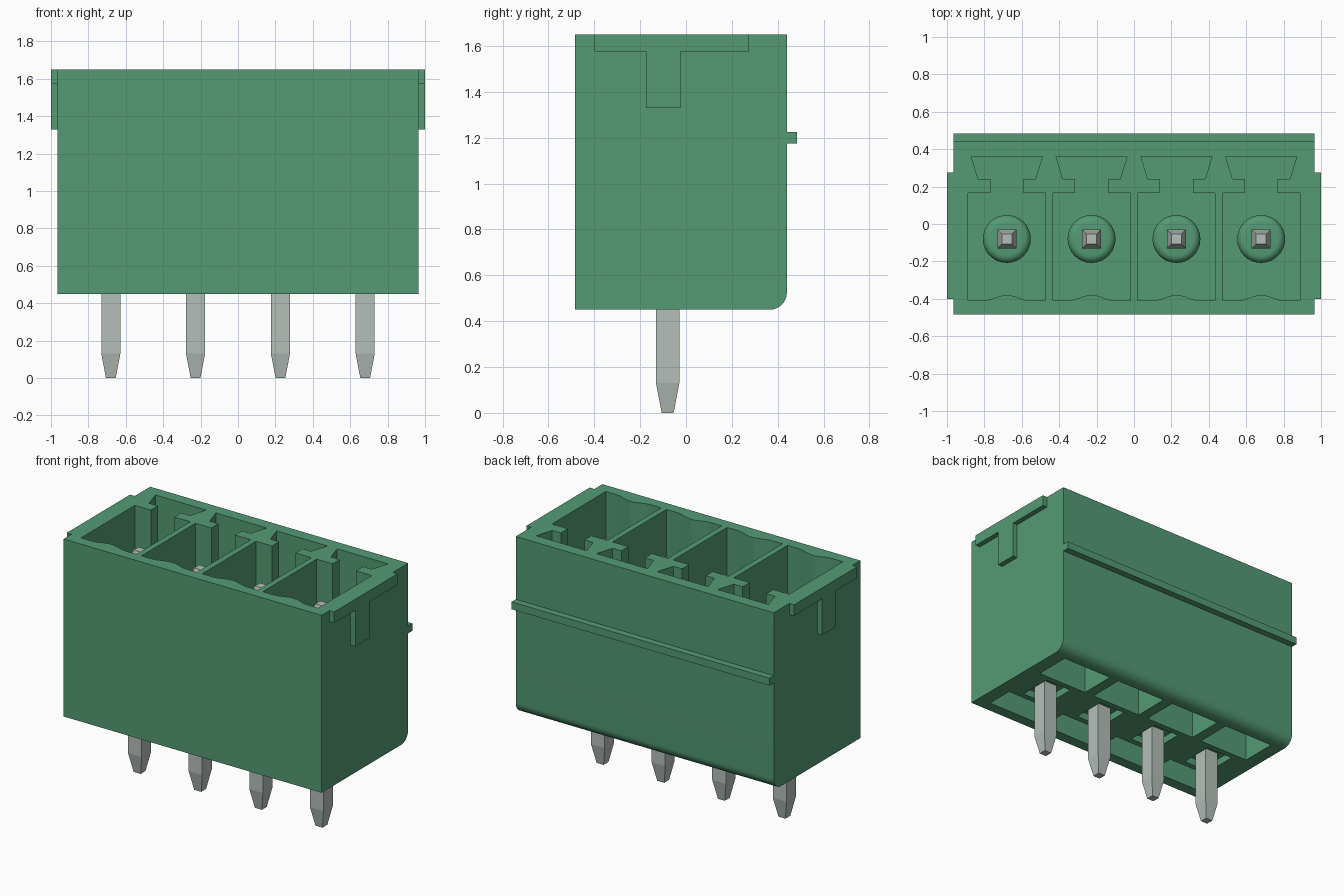
import bpy, bmesh, math

if "Cube" in bpy.data.objects:
    bpy.data.objects.remove(bpy.data.objects["Cube"], do_unlink=True)


def material(name, rgb):
    m = bpy.data.materials.new(name)
    m.use_nodes = True
    m.diffuse_color = (*rgb, 1)
    m.node_tree.nodes["Principled BSDF"].inputs["Base Color"].default_value = (*rgb, 1)
    return m


GREEN = material("green plastic", (0.089, 0.323, 0.178))
METAL = material("tinned metal", (0.46, 0.52, 0.49))

PIN_X = [-0.68, -0.227, 0.227, 0.68]
PIN_Y = -0.08
BOTTOM, TOP, FLOOR = 0.45, 1.65, 0.72


def finish(name, bm, mat, smooth=False):
    bmesh.ops.recalc_face_normals(bm, faces=bm.faces)
    me = bpy.data.meshes.new(name)
    bm.to_mesh(me)
    bm.free()
    me.materials.append(mat)
    ob = bpy.data.objects.new(name, me)
    bpy.context.collection.objects.link(ob)
    if smooth:
        smooth_object(ob)
    return ob


def smooth_object(ob):
    bpy.ops.object.select_all(action='DESELECT')
    ob.select_set(True)
    bpy.context.view_layer.objects.active = ob
    bpy.ops.object.shade_smooth_by_angle(angle=math.radians(35))


def prism(bm, pts, lo, hi, axis):
    """Extrude a 2D outline along x (outline is y, z) or along z (outline is x, y)."""
    place = (lambda p, t: (t, *p)) if axis == "x" else (lambda p, t: (*p, t))
    a = [bm.verts.new(place(p, lo)) for p in pts]
    b = [bm.verts.new(place(p, hi)) for p in pts]
    bm.faces.new(a[::-1])
    bm.faces.new(b)
    for i in range(len(pts)):
        j = (i + 1) % len(pts)
        bm.faces.new((a[i], a[j], b[j], b[i]))


def rect(u0, u1, v0, v1):
    return [(u0, v0), (u1, v0), (u1, v1), (u0, v1)]


# Housing block with a rounded lower back edge
R = 0.075
profile = [(-0.485, TOP), (-0.485, BOTTOM)]
for i in range(9):
    a = math.pi / 2 * i / 8
    profile.append((0.44 - R + R * math.sin(a), BOTTOM + R - R * math.cos(a)))
profile.append((0.44, TOP))
bm = bmesh.new()
prism(bm, profile, -0.965, 0.965, "x")
housing = finish("housing", bm, GREEN)

# Socket outline: wavy front wall, rectangular well, neck and dovetail slot
wave = [(-0.13 + 0.26 * i / 16, -0.41 + 0.015 * (1 - math.cos(math.tau * i / 16)))
        for i in range(17)]
right = [(0.207, -0.41), (0.207, 0.165), (0.088, 0.165), (0.088, 0.24),
         (0.153, 0.24), (0.19, 0.36)]
socket = wave + right + [(-x, y) for x, y in reversed(right)]

# Cutters: sockets from above, relief pockets from below
bm = bmesh.new()
for px in PIN_X:
    prism(bm, [(px + x, y) for x, y in socket], FLOOR, TOP + 0.1, "z")
    prism(bm, rect(px - 0.19, px + 0.19, 0.09, 0.34), 0.4, 0.65, "z")
    prism(bm, rect(px - 0.19, px + 0.19, -0.41, -0.22), 0.4, 0.65, "z")
    prism(bm, rect(px - 0.1, px + 0.1, -0.18, 0.05), 0.4, 0.5, "z")
cutter = finish("cavity_cutter", bm, GREEN)
cutter.hide_render = True
mod = housing.modifiers.new("cavities", 'BOOLEAN')
mod.object = cutter
mod.operation = 'DIFFERENCE'
mod.solver = 'EXACT'
graph = bpy.context.evaluated_depsgraph_get()
cut = bpy.data.meshes.new_from_object(housing.evaluated_get(graph))
housing.modifiers.clear()
housing.data = cut
bpy.data.objects.remove(cutter, do_unlink=True)
smooth_object(housing)

# Rib along the back
bm = bmesh.new()
prism(bm, rect(0.44, 0.485, 1.175, 1.225), -0.965, 0.965, "x")
finish("back_rib", bm, GREEN)

# T-shaped keys on both ends
tee = [(-0.4, TOP), (-0.4, 1.575), (-0.175, 1.575), (-0.175, 1.33),
       (-0.025, 1.33), (-0.025, 1.575), (0.275, 1.575), (0.275, TOP)]
for side, s in (("left", 1), ("right", -1)):
    bm = bmesh.new()
    prism(bm, tee, s * 0.965, s * 1.0, "x")
    finish(side + "_end_key", bm, GREEN)


def stack(name, x, rings, sides, turn, mat, smooth):
    """Loft regular polygons given as (radius, z) and cap both ends."""
    bm = bmesh.new()
    loops = []
    for r, z in rings:
        loops.append([bm.verts.new((x + r * math.cos(turn + math.tau * k / sides),
                                    PIN_Y + r * math.sin(turn + math.tau * k / sides), z))
                      for k in range(sides)])
    for a, b in zip(loops, loops[1:]):
        for k in range(sides):
            j = (k + 1) % sides
            bm.faces.new((a[k], a[j], b[j], b[k]))
    bm.faces.new(loops[0][::-1])
    bm.faces.new(loops[-1])
    finish(name, bm, mat, smooth)


# Square pins with tapered tips, each in a rounded collar on the socket floor
D = math.sqrt(2)
pin_rings = [(0.026 * D, 0), (0.051 * D, 0.13), (0.051 * D, 1.42), (0.027 * D, 1.5)]
collar_rings = [(0.128, FLOOR - 0.02), (0.128, FLOOR + 0.05)]
for i in range(1, 7):
    a = math.pi / 2 * i / 6
    collar_rings.append((0.088 + 0.04 * math.cos(a), FLOOR + 0.05 + 0.04 * math.sin(a)))
for n, px in enumerate(PIN_X, 1):
    stack(f"pin_{n}", px, pin_rings, 4, math.pi / 4, METAL, False)
    stack(f"pin_collar_{n}", px, collar_rings, 32, 0, GREEN, True)
